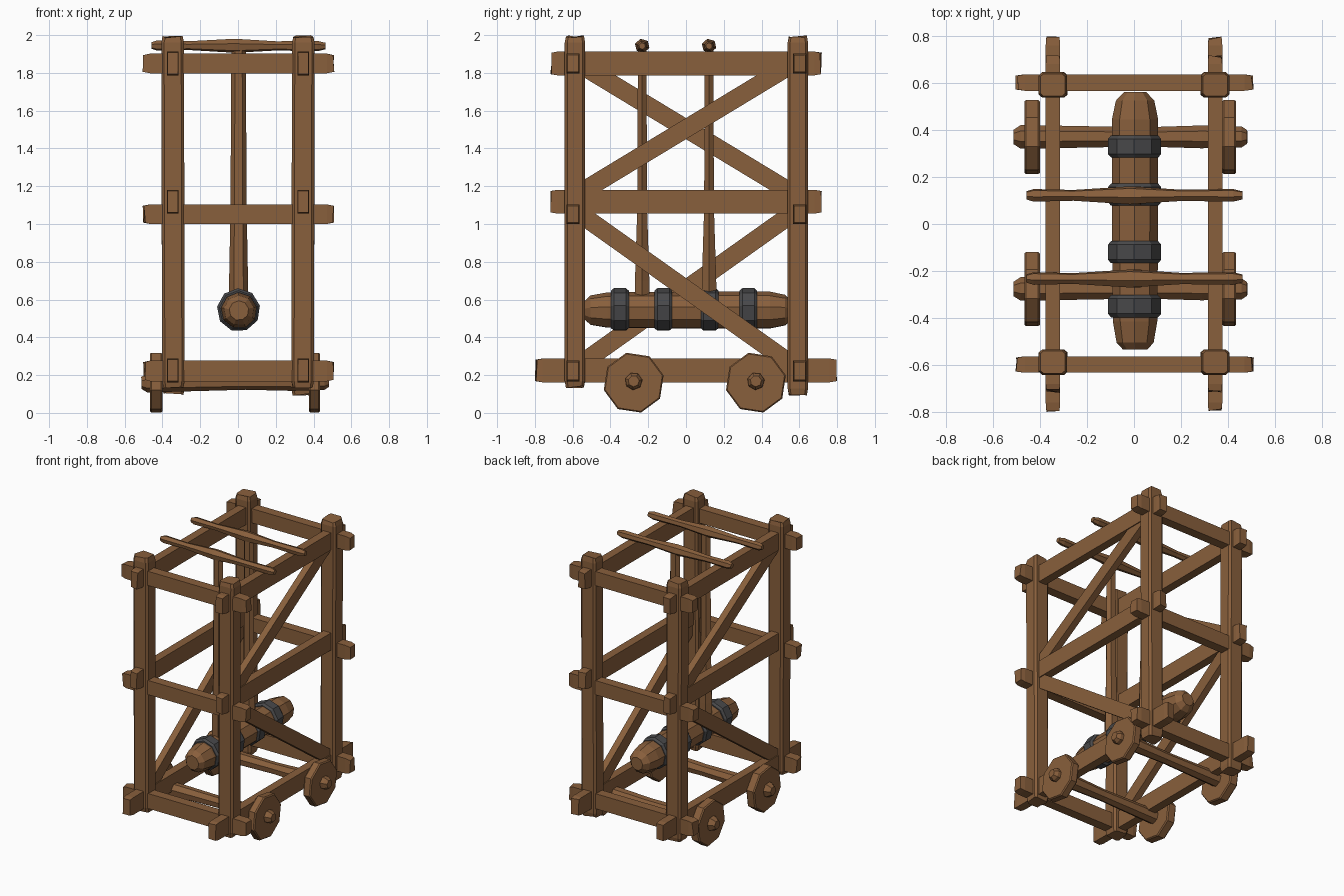
import bpy, bmesh, math, random
from mathutils import Vector

if "Cube" in bpy.data.objects:
    bpy.data.objects.remove(bpy.data.objects["Cube"])

random.seed(4)


def material(name, rgb):
    m = bpy.data.materials.new(name)
    m.diffuse_color = (*rgb, 1)
    m.use_nodes = True
    m.node_tree.nodes["Principled BSDF"].inputs["Base Color"].default_value = m.diffuse_color
    return m


WOOD = material("brown wood", (0.25, 0.115, 0.045))
IRON = material("dark iron", (0.065, 0.065, 0.068))

SQUARE = [(-1, -1), (1, -1), (1, 1), (-1, 1)]
CHAMFER = [(-1, -.75), (-.75, -1), (.75, -1), (1, -.75),
           (1, .75), (.75, 1), (-.75, 1), (-1, .75)]


def ngon(n, turn=0.0):
    return [(math.cos(math.tau * i / n + turn), math.sin(math.tau * i / n + turn)) for i in range(n)]


def loft(name, p0, p1, section, rings, mat=WOOD, jitter=0.0):
    """Sweep a section from p0 to p1; rings are (distance, half width, half height)."""
    p0, p1 = Vector(p0), Vector(p1)
    d = (p1 - p0).normalized()
    if abs(d.z) > 0.95:
        u, v = Vector((1, 0, 0)), Vector((0, 1, 0))
    else:
        u = d.cross(Vector((0, 0, 1))).normalized()
        v = u.cross(d)
    bm = bmesh.new()
    loops = []
    for k, (t, a, b) in enumerate(rings):
        j = jitter if k in (0, len(rings) - 1) else 0
        loops.append([bm.verts.new(p0 + d * (t + random.uniform(-j, j)) + u * x * a + v * y * b)
                      for x, y in section])
    n = len(section)
    for r0, r1 in zip(loops, loops[1:]):
        for i in range(n):
            bm.faces.new((r0[i], r0[(i + 1) % n], r1[(i + 1) % n], r1[i]))
    bm.faces.new(loops[0][::-1])
    bm.faces.new(loops[-1])
    bmesh.ops.recalc_face_normals(bm, faces=bm.faces)
    me = bpy.data.meshes.new(name)
    bm.to_mesh(me)
    bm.free()
    me.materials.append(mat)
    ob = bpy.data.objects.new(name, me)
    bpy.context.collection.objects.link(ob)
    return ob


def beam(name, p0, p1, a, b, section=SQUARE, end=0.88, jitter=0.008):
    """Hewn timber with slightly narrowed, uneven ends."""
    L = (Vector(p1) - Vector(p0)).length
    e = 0.04
    return loft(name, p0, p1, section,
                [(0.008, a * end, b * end), (e, a, b), (L - e, a, b), (L - 0.008, a * end, b * end)],
                jitter=jitter)


# Corner posts
for sx, side in ((-1, "left"), (1, "right")):
    for y, where, z0 in ((-0.588, "front", 0.13), (0.592, "back", 0.09)):
        x = sx * 0.342
        beam(f"{where}_{side}_post", (x, y, z0), (x + 0.004 * sx, y, 2.0), 0.06, 0.054, CHAMFER)

# Long side rails and diagonal braces
for sx, side in ((-1, "left"), (1, "right")):
    x = sx * 0.345
    for label, z, half in (("lower", 0.225, 0.8), ("middle", 1.118, 0.72), ("upper", 1.85, 0.72)):
        beam(f"{side}_{label}_rail", (x, -half, z), (x, half, z), 0.031, 0.063, end=0.9)
    beam(f"{side}_upper_brace", (x, -0.57 * sx, 1.16), (x, 0.57 * sx, 1.85), 0.024, 0.048, end=1)
    beam(f"{side}_lower_brace", (x, -0.57 * sx, 1.06), (x, 0.57 * sx, 0.25), 0.024, 0.048, end=1)

# Cross beams front and back
for y, where in ((-0.598, "front"), (0.602, "back")):
    for label, z, h in (("lower", 0.222, 0.055), ("middle", 1.052, 0.052), ("upper", 1.85, 0.052)):
        beam(f"{where}_{label}_crossbeam", (-0.505, y, z), (0.51, y, z), 0.035, h, end=0.85)

# Axles and wheels
for y, where in ((-0.277, "front"), (0.37, "back")):
    loft(f"{where}_axle", (-0.512, y, 0.16), (0.482, y, 0.168), ngon(7, 0.3),
         [(0, .032, .032), (.03, .052, .052), (.3, .047, .047), (.55, .042, .042),
          (.8, .05, .05), (.97, .046, .046), (.994, .03, .03)])
    for x0, x1, side in ((-0.467, -0.4, "left"), (0.375, 0.435, "right")):
        w = x1 - x0
        loft(f"{where}_{side}_wheel", (x0, y, 0.16), (x1, y, 0.16), ngon(8, math.pi / 8 + 0.15),
             [(0, .156, .156), (.008, .163, .163), (w - .008, .163, .163), (w, .156, .156)])

# Ram log
loft("ram_log", (0.005, -0.535, 0.542), (0.005, 0.562, 0.542), ngon(9, 0.2),
     [(0, .052, .052), (.03, .08, .08), (.12, .096, .096), (.55, .1, .1),
      (.98, .1, .1), (1.06, .083, .083), (1.097, .048, .048)])

# Iron bands round the ram
for i, y in enumerate((-0.35, -0.12, 0.125, 0.33)):
    loft(f"ram_band_{i + 1}", (0.003, y - 0.047, 0.545), (0.003, y + 0.047, 0.545), ngon(9, 0.2),
         [(0, .102, .102), (.015, .115, .115), (.079, .115, .115), (.094, .102, .102)], IRON)

# Hanging poles and the round bars that carry them
for y, where in ((-0.232, "front"), (0.122, "back")):
    loft(f"{where}_hanging_pole", (0.003, y, 0.58), (0.003, y, 1.95), ngon(6),
         [(0, .052, .045), (.12, .05, .044), (.5, .043, .03), (1.37, .038, .026)])
    loft(f"{where}_top_bar", (-0.458, y, 1.945), (0.462, y, 1.942), ngon(6, 0.3),
         [(0, .018, .018), (.03, .028, .028), (.2, .024, .024), (.44, .04, .038),
          (.66, .025, .025), (.88, .028, .028), (.92, .018, .018)])
